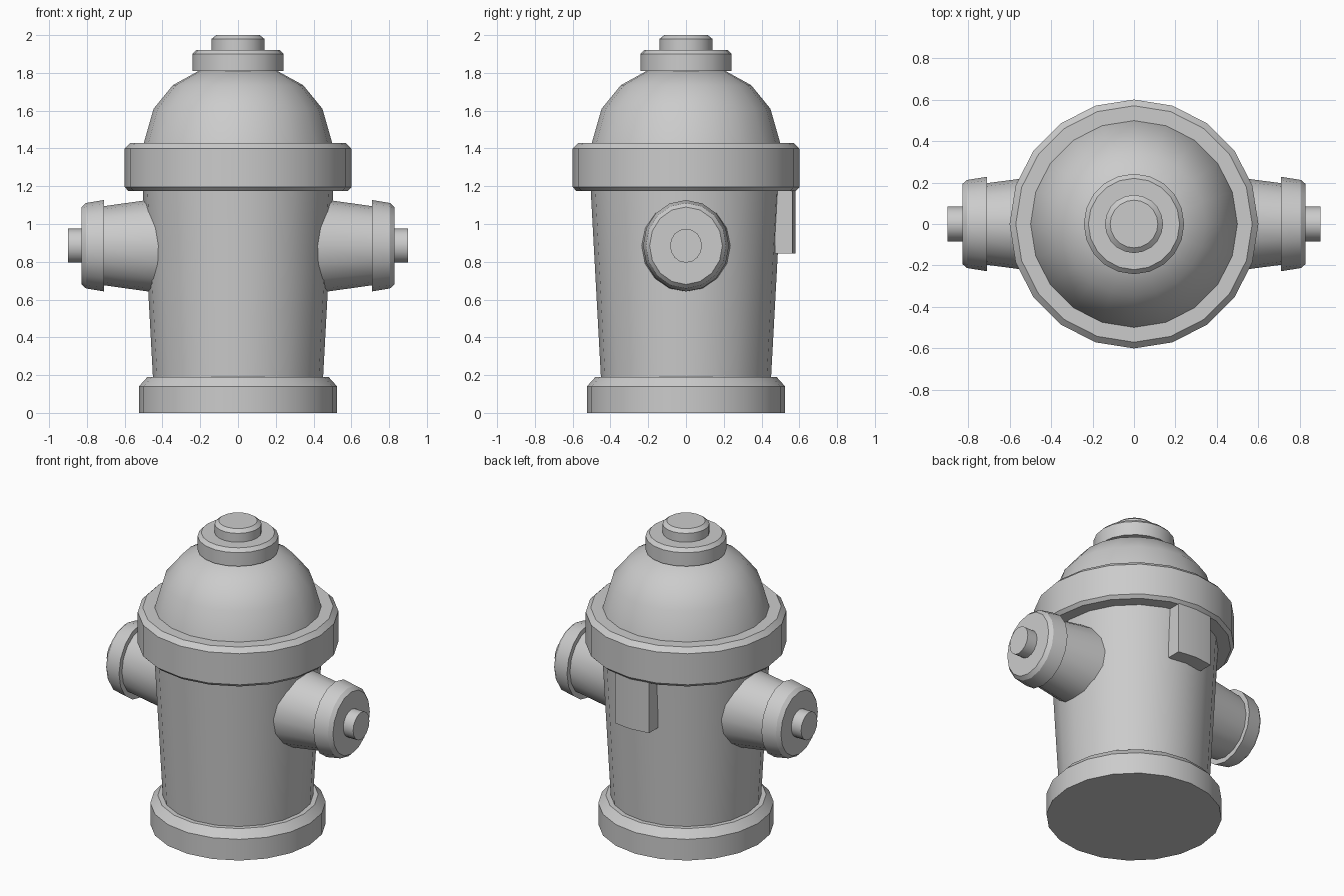
import bpy, bmesh
from math import cos, sin, pi, radians
from mathutils import Matrix

if "Cube" in bpy.data.objects:
    bpy.data.objects.remove(bpy.data.objects["Cube"])


def finish(bm, name):
    bmesh.ops.recalc_face_normals(bm, faces=bm.faces)
    mesh = bpy.data.meshes.new(name)
    bm.to_mesh(mesh)
    bm.free()
    obj = bpy.data.objects.new(name, mesh)
    bpy.context.collection.objects.link(obj)
    bpy.ops.object.select_all(action='DESELECT')
    obj.select_set(True)
    bpy.context.view_layer.objects.active = obj
    bpy.ops.object.shade_smooth_by_angle(angle=radians(30))
    return obj


def lathe(name, profile, sides=20, matrix=None):
    """Turn (radius, height) points about z and close both ends."""
    bm = bmesh.new()
    rings = [[bm.verts.new((r * cos(2 * pi * i / sides), r * sin(2 * pi * i / sides), h))
              for i in range(sides)] for r, h in profile]
    for a, b in zip(rings, rings[1:]):
        for i in range(sides):
            j = (i + 1) % sides
            bm.faces.new((a[i], a[j], b[j], b[i]))
    bm.faces.new(rings[0])
    bm.faces.new(rings[-1])
    if matrix:
        bm.transform(matrix)
    return finish(bm, name)


# Upright stack
lathe("base", [(.525, 0), (.525, .14), (.48, .19), (.44, .19)])
lathe("barrel", [(.45, .18), (.505, 1.19)])
lathe("flange", [(.49, 1.175), (.58, 1.175), (.6, 1.195), (.6, 1.4), (.57, 1.43), (.48, 1.43)])
lathe("dome", [(.5, 1.425), (.447, 1.61), (.345, 1.735), (.2, 1.815)])
lathe("dome_cap", [(.19, 1.81), (.242, 1.81), (.242, 1.9), (.22, 1.922), (.13, 1.922)])
lathe("top_nut", [(.14, 1.915), (.14, 1.98), (.115, 2.0)])

# Side outlets, slightly taller than wide
for side, s in (("right", 1), ("left", -1)):
    m = (Matrix.Translation((0, 0, .885)) @ Matrix.Diagonal((1, .94, 1, 1))
         @ Matrix.Rotation(s * pi / 2, 4, 'Y'))
    lathe(side + "_nozzle", [(.25, .42), (.208, .72)], 16, m)
    lathe(side + "_nozzle_cap", [(.19, .71), (.242, .71), (.226, .805), (.205, .828)], 16, m)
    lathe(side + "_nozzle_bolt", [(.09, .82), (.09, .9)], 16, m)

# Bent plate on the back
bm = bmesh.new()
outline = [(-.125, .47), (.125, .47), (.125, .564), (0, .58), (-.125, .564)]
low = bm.faces.new([bm.verts.new((x, y, .845)) for x, y in outline])
ext = bmesh.ops.extrude_face_region(bm, geom=[low], use_keep_orig=True)
for v in ext["geom"]:
    if isinstance(v, bmesh.types.BMVert):
        v.co.z = 1.19
finish(bm, "back_plate")
